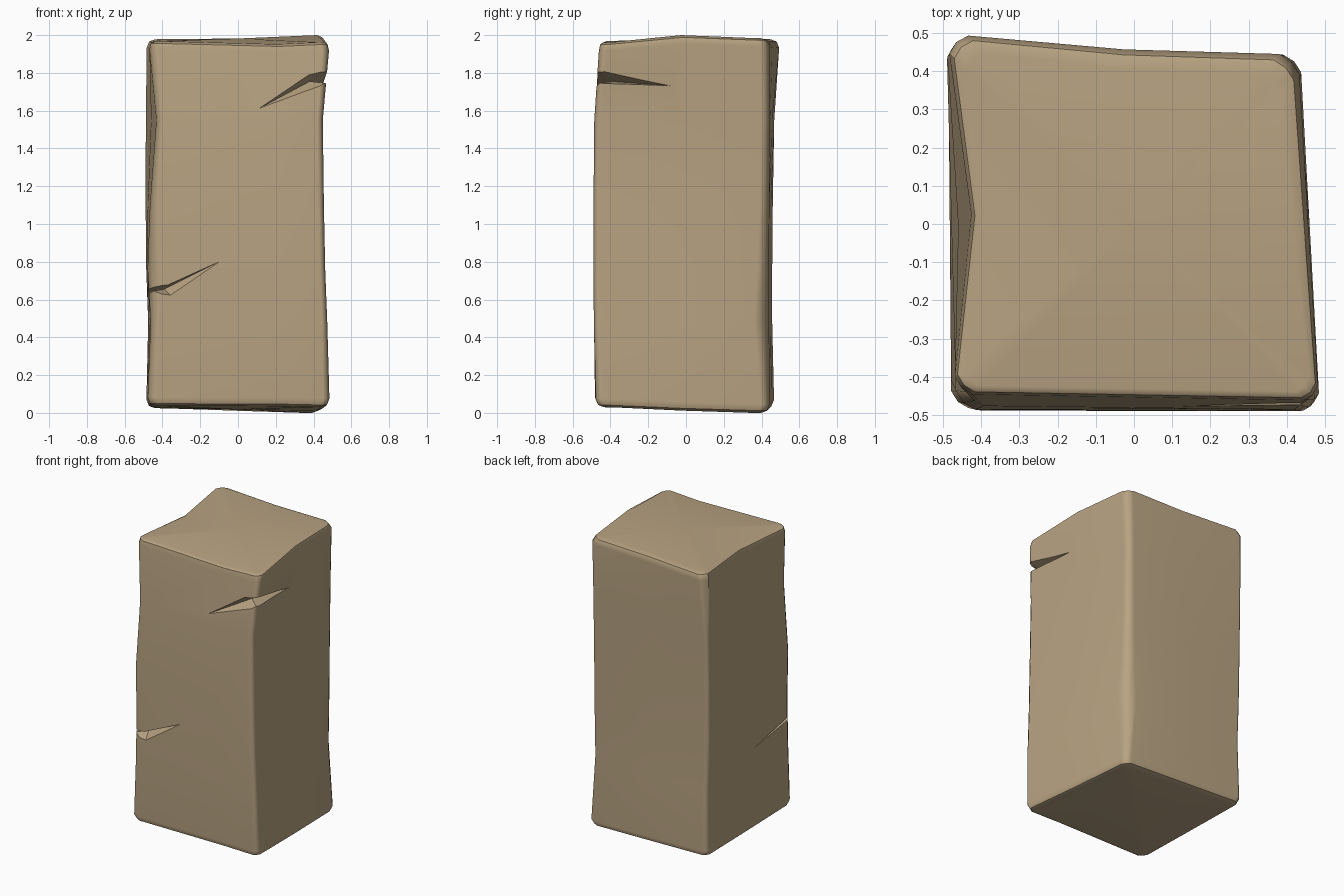
import bpy, bmesh, math
from mathutils import Vector

if "Cube" in bpy.data.objects:
    bpy.data.objects.remove(bpy.data.objects["Cube"])

stone = bpy.data.materials.new("sandstone")
stone.diffuse_color = (0.479, 0.366, 0.223, 1)
stone.use_nodes = True
stone.node_tree.nodes["Principled BSDF"].inputs["Base Color"].default_value = stone.diffuse_color

# corner order: front left, front right, back right, back left
# each level: height, then (x, y, chamfer) per corner
LEVELS = [
    (0.00, (-.478, -.482, .045), (.486, -.478, .035), (.435, .442, .045), (-.485, .467, .035)),
    (0.48, (-.462, -.485, .045), (.474, -.488, .03), (.428, .438, .078), (-.476, .457, .03)),
    (0.76, (-.478, -.488, .08), (.463, -.490, .03), (.422, .438, .06), (-.486, .457, .03)),
    (1.10, (-.465, -.486, .05), (.456, -.490, .03), (.418, .440, .05), (-.490, .460, .03)),
    (1.55, (-.430, -.476, .035), (.450, -.486, .03), (.418, .444, .045), (-.490, .468, .03)),
    (2.00, (-.468, -.445, .045), (.484, -.462, .04), (.430, .442, .05), (-.484, .496, .05)),
]
# rim heights: corner, following side midpoint, corner, ...
TOP = [1.968, 1.952, 1.962, 2.0, 1.985, 1.98, 1.978, 1.965]
BOT = [.037, .035, .03, .012, 0.0, .012, .025, .03]
MID_T = [.72, .5, .5, .5]          # where each side's midpoint sits
TOP_DENT = [0, 0, .012, .05]       # chipped rim, pushed inward
EVEN = [1, 1, 1, 1]


def ring(corners, zs, inset=0, dent=(0, 0, 0, 0), weight=EVEN):
    """16 points: each corner is a rounded chamfer, each side has a midpoint."""
    P = [Vector((x, y, 0)) for x, y, c in corners]
    C = [c for x, y, c in corners]
    signs = [(1, 1), (-1, 1), (-1, -1), (1, -1)]
    inward = [(0, 1), (-1, 0), (0, -1), (1, 0)]
    P = [p + Vector((sx, sy, 0)) * inset * w for p, (sx, sy), w in zip(P, signs, weight)]
    out = []
    for i in range(4):
        p, prev, nxt = P[i], P[i - 1], P[(i + 1) % 4]
        a = p + (prev - p).normalized() * C[i]
        b = p + (nxt - p).normalized() * C[i]
        m = ((a + b) / 2).lerp(p, .25)
        mid = p.lerp(nxt, MID_T[i]) + Vector((*inward[i], 0)) * dent[i]
        for v, z in ((a, zs[2 * i]), (m, zs[2 * i]), (b, zs[2 * i]), (mid, zs[2 * i + 1])):
            out.append(Vector((v.x, v.y, z)))
    return out


# stone block: stacked rings with rounded rims
first, last = LEVELS[0][1:], LEVELS[-1][1:]
rim = [.5, .5, 1.2, 1]
rings = [ring(first, BOT, .045),
         ring(first, [z + .012 for z in BOT], .013),
         ring(first, [z + .045 for z in BOT])]
rings += [ring(l[1:], [l[0]] * 8) for l in LEVELS[1:-1]]
rings += [ring(last, [z - .045 for z in TOP], 0, TOP_DENT),
          ring(last, [z - .012 for z in TOP], .013, TOP_DENT, rim),
          ring(last, TOP, .045, TOP_DENT, rim)]
bm = bmesh.new()
rows = [[bm.verts.new(p) for p in r] for r in rings]
n = 16
for lo, hi in zip(rows, rows[1:]):
    for i in range(n):
        j = (i + 1) % n
        bm.faces.new((lo[i], lo[j], hi[j], hi[i]))
for row, z in ((rows[0], .018), (rows[-1], 1.982)):
    c = bm.verts.new((0, 0, z))
    for i in range(n):
        bm.faces.new((row[i], row[(i + 1) % n], c))
bmesh.ops.recalc_face_normals(bm, faces=bm.faces)


def add_object(name, bm):
    me = bpy.data.meshes.new(name)
    bm.to_mesh(me)
    bm.free()
    me.materials.append(stone)
    ob = bpy.data.objects.new(name, me)
    bpy.context.collection.objects.link(ob)
    return ob


block = add_object("stone_block", bm)


def crack(front_tip, side_tip, inner, upper, lower, front_up, front_low):
    """Cut a wedge wrapping round a corner edge, widest on the front."""
    b = bmesh.new()
    t1, t2, i, u, l, fu, fl = [b.verts.new(p) for p in (
        front_tip, side_tip, inner, upper, lower, front_up, front_low)]
    for f in ((t1, fu, i), (fu, u, i), (t1, i, fl), (fl, i, l), (t1, fl, fu),
              (fu, fl, l), (fu, l, u), (t2, i, u), (t2, l, i), (t2, u, l)):
        b.faces.new(f)
    bmesh.ops.recalc_face_normals(b, faces=b.faces)
    cutter = add_object("crack_cutter", b)
    cutter.hide_render = True
    mod = block.modifiers.new("crack", 'BOOLEAN')
    mod.operation, mod.solver, mod.object = 'DIFFERENCE', 'EXACT', cutter
    bpy.context.view_layer.objects.active = block
    bpy.ops.object.modifier_apply(modifier=mod.name)
    bpy.data.objects.remove(cutter)


# upper right crack and lower left crack
crack((.08, -.488, 1.595), (.452, -.06, 1.73), (.38, -.39, 1.755),
      (.56, -.55, 1.87), (.56, -.55, 1.735), (.37, -.53, 1.815), (.33, -.53, 1.665))
crack((-.09, -.491, .805), (-.480, -.03, .575), (-.39, -.41, .655),
      (-.55, -.55, .68), (-.55, -.55, .63), (-.36, -.53, .69), (-.34, -.53, .605))

# smooth shading with sharp crack edges
for o in bpy.context.selected_objects:
    o.select_set(False)
block.select_set(True)
bpy.context.view_layer.objects.active = block
bpy.ops.object.shade_smooth_by_angle(angle=math.radians(35))
wn = block.modifiers.new("weighted", 'WEIGHTED_NORMAL')
wn.keep_sharp = True
